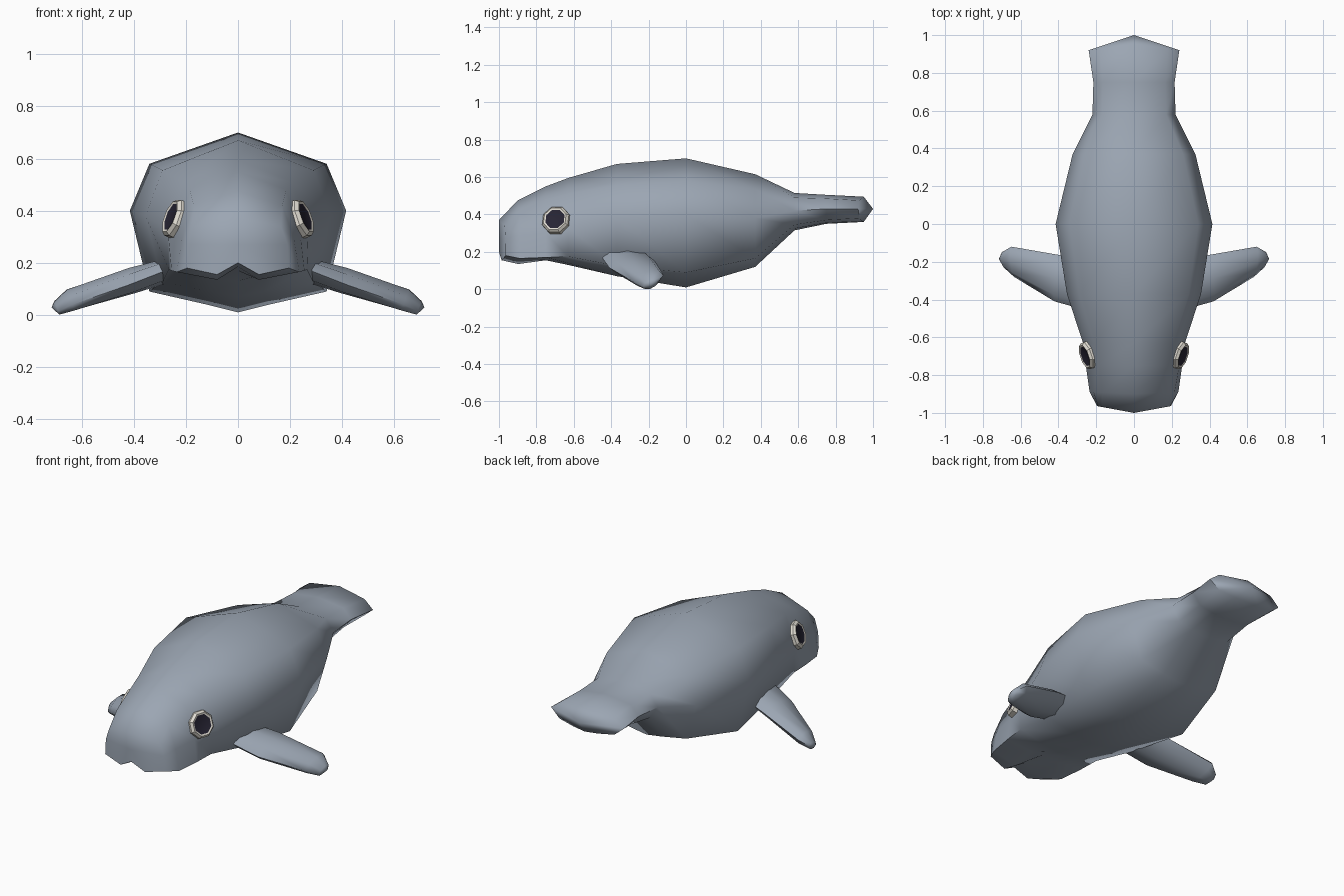
import bpy, bmesh, math
from mathutils import Vector

if "Cube" in bpy.data.objects:
    bpy.data.objects.remove(bpy.data.objects["Cube"], do_unlink=True)


def material(name, rgb):
    m = bpy.data.materials.new(name)
    m.use_nodes = True
    m.diffuse_color = (*rgb, 1)
    bsdf = m.node_tree.nodes["Principled BSDF"]
    bsdf.inputs["Base Color"].default_value = (*rgb, 1)
    bsdf.inputs["Roughness"].default_value = 0.7
    return m


SKIN = material("blue grey skin", (0.33, 0.38, 0.45))
WHITE = material("eye white", (0.74, 0.71, 0.64))
DARK = material("dark pupil", (0.02, 0.018, 0.034))


def loft(name, rings, cap_start, cap_end, mats, angle=70):
    """Skin a list of closed rings and close both ends with a fan."""
    bm = bmesh.new()
    loops = [[bm.verts.new(p) for p in ring] for ring in rings]
    n = len(loops[0])
    for a, b in zip(loops, loops[1:]):
        for i in range(n):
            j = (i + 1) % n
            bm.faces.new((a[i], a[j], b[j], b[i]))
    for loop, tip in ((loops[0], cap_start), (loops[-1], cap_end)):
        c = bm.verts.new(tip)
        for i in range(n):
            bm.faces.new((loop[i], loop[(i + 1) % n], c))
    bmesh.ops.recalc_face_normals(bm, faces=bm.faces)
    me = bpy.data.meshes.new(name)
    bm.to_mesh(me)
    bm.free()
    for m in mats:
        me.materials.append(m)
    ob = bpy.data.objects.new(name, me)
    bpy.context.collection.objects.link(ob)
    bpy.ops.object.select_all(action="DESELECT")
    ob.select_set(True)
    bpy.context.view_layer.objects.active = ob
    bpy.ops.object.shade_smooth_by_angle(angle=math.radians(angle))
    return ob


# Body: half sections from nose to tail
# y, bow, top z, shoulder x z, side x z, lower x z, lip x z, belly z
sections = [
    (-0.965, -0.035, 0.37, 0.165, 0.34, 0.19, 0.27, 0.195, 0.18, 0.08, 0.155, 0.20),
    (-0.89, -0.01, 0.475, 0.17, 0.42, 0.215, 0.29, 0.235, 0.165, 0.08, 0.135, 0.185),
    (-0.75, 0.0, 0.55, 0.185, 0.48, 0.24, 0.30, 0.255, 0.17, 0.09, 0.155, 0.17),
    (-0.63, 0.0, 0.595, 0.21, 0.51, 0.27, 0.33, 0.265, 0.175, 0.10, 0.14, 0.13),
    (-0.37, 0.0, 0.67, 0.29, 0.555, 0.355, 0.38, 0.29, 0.125, 0.10, 0.09, 0.07),
    (0.0, 0.0, 0.70, 0.34, 0.58, 0.415, 0.40, 0.34, 0.09, 0.12, 0.04, 0.01),
    (0.37, 0.0, 0.615, 0.26, 0.535, 0.325, 0.38, 0.26, 0.165, 0.10, 0.135, 0.12),
    (0.58, 0.0, 0.515, 0.17, 0.49, 0.22, 0.42, 0.17, 0.345, 0.08, 0.325, 0.315),
    (0.75, 0.0, 0.505, 0.165, 0.485, 0.215, 0.43, 0.165, 0.37, 0.08, 0.355, 0.35),
    (0.92, 0.03, 0.495, 0.18, 0.475, 0.24, 0.43, 0.18, 0.38, 0.08, 0.365, 0.36),
]
rings = []
for y, bow, top, ux, uz, sx, sz, lx, lz, px, pz, belly in sections:
    half = [(ux, uz), (sx, sz), (lx, lz), (px, pz)]
    ring = [(0, top)] + half + [(0, belly)] + [(-x, z) for x, z in reversed(half)]
    rings.append([(x, y + bow * (1 - abs(x) / sx), z) for x, z in ring])
loft("body", rings, (0, -1.0, 0.27), (0, 1.0, 0.43), [SKIN])

# Flippers: leading edge, trailing edge, half thickness
flipper = [
    ((0.24, -0.46, 0.185), (0.20, -0.21, 0.185), 0.045),
    ((0.42, -0.41, 0.115), (0.39, -0.165, 0.15), 0.05),
    ((0.635, -0.28, 0.04), (0.65, -0.12, 0.075), 0.042),
    ((0.69, -0.23, 0.015), (0.70, -0.15, 0.04), 0.026),
]
up = Vector((0.3, 0, 0.95))
for side, label in ((1, "left"), (-1, "right")):
    rings = []
    for lead, trail, thick in flipper:
        lead, trail = Vector(lead), Vector(trail)
        mid, chord = (lead + trail) / 2, (trail - lead) / 2
        pts = []
        for k in range(8):
            a = k * math.pi / 4
            pts.append(mid + chord * math.cos(a) + up * thick * math.sin(a))
        rings.append([(side * p.x, p.y, p.z) for p in pts])
    loft(label + "_flipper", rings, (side * 0.22, -0.335, 0.185),
         (side * 0.715, -0.185, 0.03), [SKIN])

    # Eye: white rim with a flat dark pupil inside
    normal = Vector((0.88, -0.30, 0.34)).normalized()
    across = normal.cross(Vector((0, 0, 1))).normalized()
    rise = across.cross(normal)
    centre = Vector((0.243, -0.695, 0.37))
    rings = []
    for radius, out in ((0.08, -0.03), (0.078, 0.008), (0.066, 0.022), (0.056, 0.018)):
        ring = []
        for k in range(8):
            a = (k + 0.5) * math.pi / 4
            p = centre + normal * out + (across * math.cos(a) + rise * math.sin(a)) * radius
            ring.append((side * p.x, p.y, p.z))
        rings.append(ring)
    back, front = centre - normal * 0.03, centre + normal * 0.018
    eye = loft(label + "_eye", rings, (side * back.x, back.y, back.z),
               (side * front.x, front.y, front.z), [WHITE, DARK], 30)
    for face in list(eye.data.polygons)[-8:]:
        face.material_index = 1
